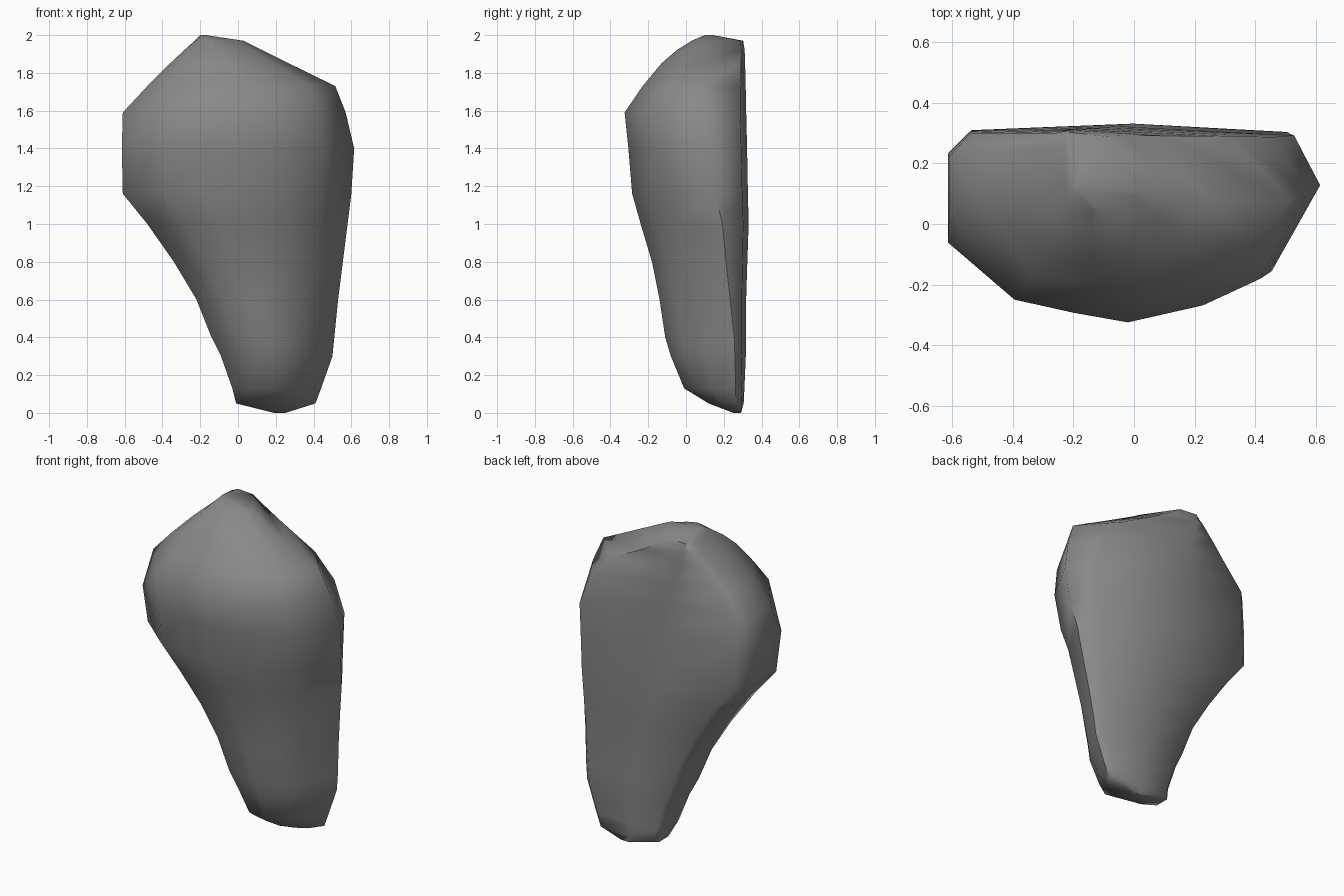
import bpy
import bmesh
import math

cube = bpy.data.objects.get("Cube")
if cube:
    bpy.data.objects.remove(cube, do_unlink=True)

# Stone colour
stone = bpy.data.materials.new("grey stone")
stone.use_nodes = True
grey = (0.25, 0.25, 0.25, 1)
stone.diffuse_color = grey
stone.node_tree.nodes["Principled BSDF"].inputs["Base Color"].default_value = grey

# Height, left edge, right edge, front depth, back depth,
# then the depth shares of the left and right edges
levels = [
    (0.0, .19, .25, .25, .29, .55, .2),
    (.05, -.01, .41, .12, .3, .62, .2),
    (.13, -.03, .44, -.01, .3, .6, .12),
    (.3, -.09, .5, -.08, .305, .55, .12),
    (.4, -.14, .51, -.11, .305, .55, .12),
    (.6, -.22, .53, -.14, .305, .55, .16),
    (.8, -.34, .555, -.18, .31, .55, .2),
    (1.0, -.48, .58, -.24, .315, .55, .22),
    (1.16, -.61, .6, -.285, .31, .55, .26),
    (1.4, -.615, .615, -.305, .305, .6, .29),
    (1.59, -.61, .57, -.325, .3, .42, .32),
    (1.73, -.48, .515, -.23, .3, .5, .42),
    (1.85, -.36, .27, -.13, .3, .55, .5),
    (1.92, -.285, .13, -.05, .3, .55, .6),
    (1.97, -.23, .03, .03, .295, .55, .72),
    (2.0, -.2, -.17, .1, .14, .55, .5),
]


def section(left_depth, right_depth):
    """Cross-section: share of the width, share of the depth from the flat back."""
    skew = max(0, 2 * (right_depth - .3))
    slump = max(0, 1.4 * (.3 - right_depth))
    return [(.45 * (1 - skew), -.03), (.06, 0), (0, .12), (0, left_depth),
            (.19 * (1 - skew), .88), (.35, .95), (.5, 1),
            (.71, .91 - slump / 2), (.87, .77 - slump),
            (1, right_depth), (.93 - skew / 2, .02)]


def loft(name, rows):
    """Skin a stack of cross-sections and close both ends."""
    bm = bmesh.new()
    rings = []
    for z, left, right, front, back, left_depth, right_depth in rows:
        rings.append([bm.verts.new((left + (right - left) * u,
                                    back + (front - back) * v, z))
                      for u, v in section(left_depth, right_depth)])
    for low, high in zip(rings, rings[1:]):
        n = len(low)
        for i in range(n):
            j = (i + 1) % n
            bm.faces.new((low[i], low[j], high[j], high[i]))
    bm.faces.new(rings[0])
    bm.faces.new(rings[-1])
    bmesh.ops.recalc_face_normals(bm, faces=bm.faces[:])
    mesh = bpy.data.meshes.new(name)
    bm.to_mesh(mesh)
    bm.free()
    obj = bpy.data.objects.new(name, mesh)
    bpy.context.collection.objects.link(obj)
    return obj


# Boulder with a flat back and a slanted top
boulder = loft("boulder", levels)
boulder.data.materials.append(stone)
bpy.ops.object.select_all(action="DESELECT")
boulder.select_set(True)
bpy.context.view_layer.objects.active = boulder
bpy.ops.object.shade_smooth_by_angle(angle=math.radians(60))
